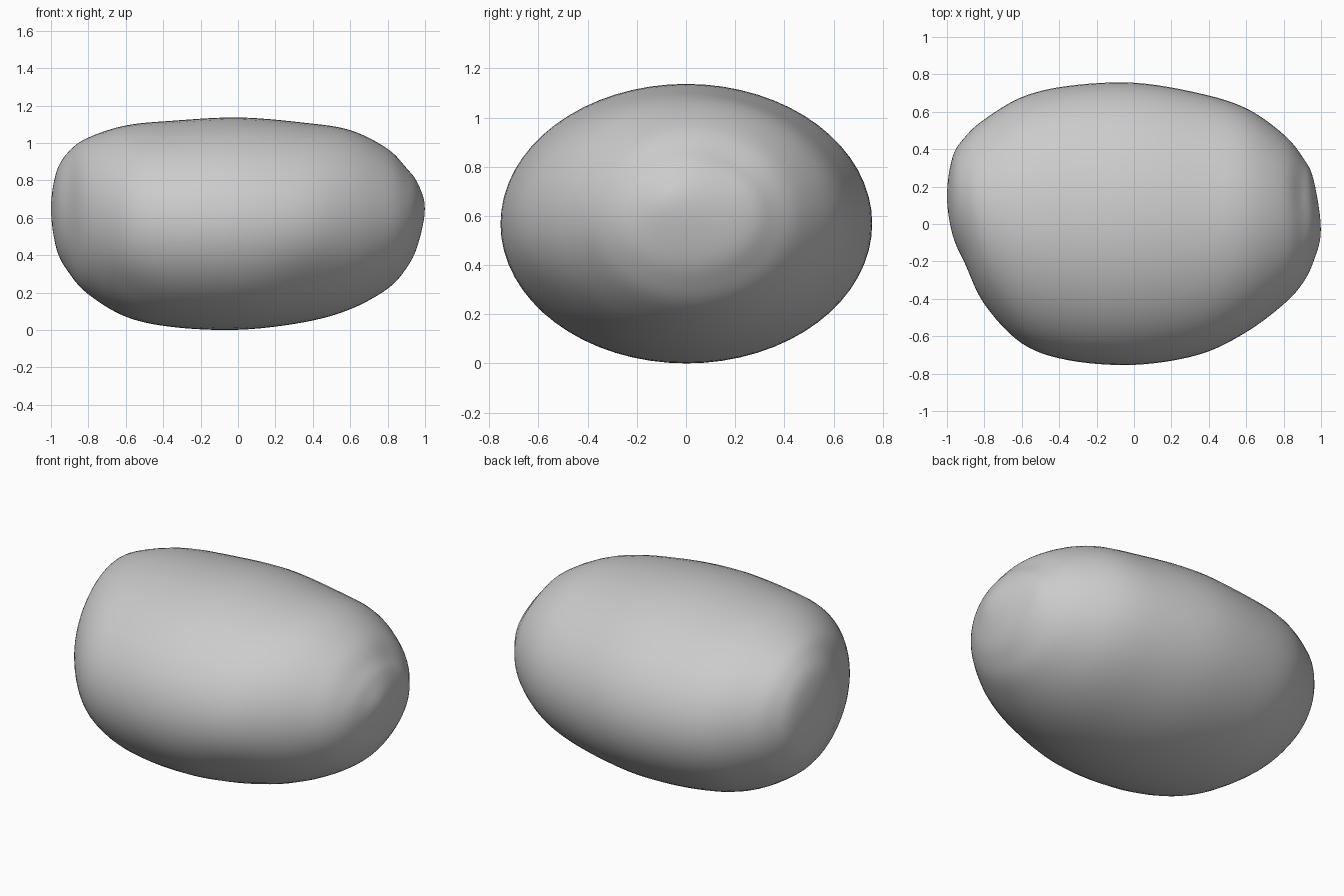
import bpy
import bmesh
from math import cos, sin, tau, exp
from mathutils import Vector

cube = bpy.data.objects.get("Cube")
if cube:
    bpy.data.objects.remove(cube, do_unlink=True)

STEPS, SEGMENTS = 6, 64

# Cross-sections along the stone: x, front y, back y, bottom z, top z
stations = [Vector(s) for s in (
    (-1, .15, .15, .65, .65),
    (-.97, -.06, .36, .43, .85),
    (-.9, -.22, .47, .3, .96),
    (-.8, -.43, .56, .19, 1.03),
    (-.6, -.64, .68, .07, 1.095),
    (-.35, -.73, .74, .015, 1.12),
    (0, -.755, .757, 0, 1.138),
    (.35, -.7, .7, .04, 1.11),
    (.6, -.58, .62, .11, 1.07),
    (.8, -.43, .48, .22, .97),
    (.9, -.32, .36, .33, .87),
    (.96, -.2, .24, .45, .79),
    (1, -.03, -.03, .65, .65),
)]

# Shallow worn hollows: centre, radius, depth
hollows = [
    (Vector((-.15, -.75, .63)), .03, .008),
    (Vector((.9, .17, .82)), .12, .012),
    (Vector((.4, -.58, .24)), .2, .02),
    (Vector((-.6, -.5, .18)), .15, .012),
]


def mirrored(s):
    """Continue the outline round a tip by swapping its opposite sides."""
    return Vector((s[0], s[2], s[1], s[4], s[3]))


def spline(a, b, c, d, t):
    return (b * 2 + (c - a) * t + (a * 2 - b * 5 + c * 4 - d) * t**2
            + (b * 3 - a - c * 3 + d) * t**3) / 2


def worn(p):
    """Push a surface point inward where a hollow lies."""
    inward = (Vector((0, 0, .57)) - p).normalized()
    depth = sum(d * exp(-((p - c).length / r)**2) for c, r, d in hollows)
    return p + inward * depth


# Smooth run of sections from tip to tip
path = [mirrored(stations[1])] + stations + [mirrored(stations[-2])]
sections = [spline(*path[i:i + 4], k / STEPS)
            for i in range(len(path) - 3) for k in range(STEPS)][1:]

# Stone body
bm = bmesh.new()
rings = []
for x, front, back, low, high in sections:
    ring = []
    for k in range(SEGMENTS):
        a = tau * k / SEGMENTS
        y = (front + back) / 2 + (back - front) / 2 * cos(a)
        z = (low + high) / 2 + (high - low) / 2 * sin(a)
        ring.append(bm.verts.new(worn(Vector((x, y, z)))))
    rings.append(ring)
for r0, r1 in zip(rings, rings[1:]):
    for k in range(SEGMENTS):
        n = (k + 1) % SEGMENTS
        bm.faces.new((r0[k], r0[n], r1[n], r1[k]))

# Rounded tips
for ring, s in ((rings[0], stations[0]), (rings[-1], stations[-1])):
    tip = bm.verts.new((s[0], s[1], s[3]))
    for k in range(SEGMENTS):
        bm.faces.new((tip, ring[k], ring[(k + 1) % SEGMENTS]))
bmesh.ops.recalc_face_normals(bm, faces=bm.faces)
for face in bm.faces:
    face.smooth = True

mesh = bpy.data.meshes.new("stone")
bm.to_mesh(mesh)
bm.free()
stone = bpy.data.objects.new("stone", mesh)
bpy.context.collection.objects.link(stone)

# Light grey stone
grey = bpy.data.materials.new("light grey")
grey.use_nodes = True
colour = (.6, .6, .6, 1)
grey.diffuse_color = colour
grey.node_tree.nodes["Principled BSDF"].inputs["Base Color"].default_value = colour
mesh.materials.append(grey)

# Relax the joins between sections
relax = stone.modifiers.new("relax", "SMOOTH")
relax.factor = .5
relax.iterations = 3
